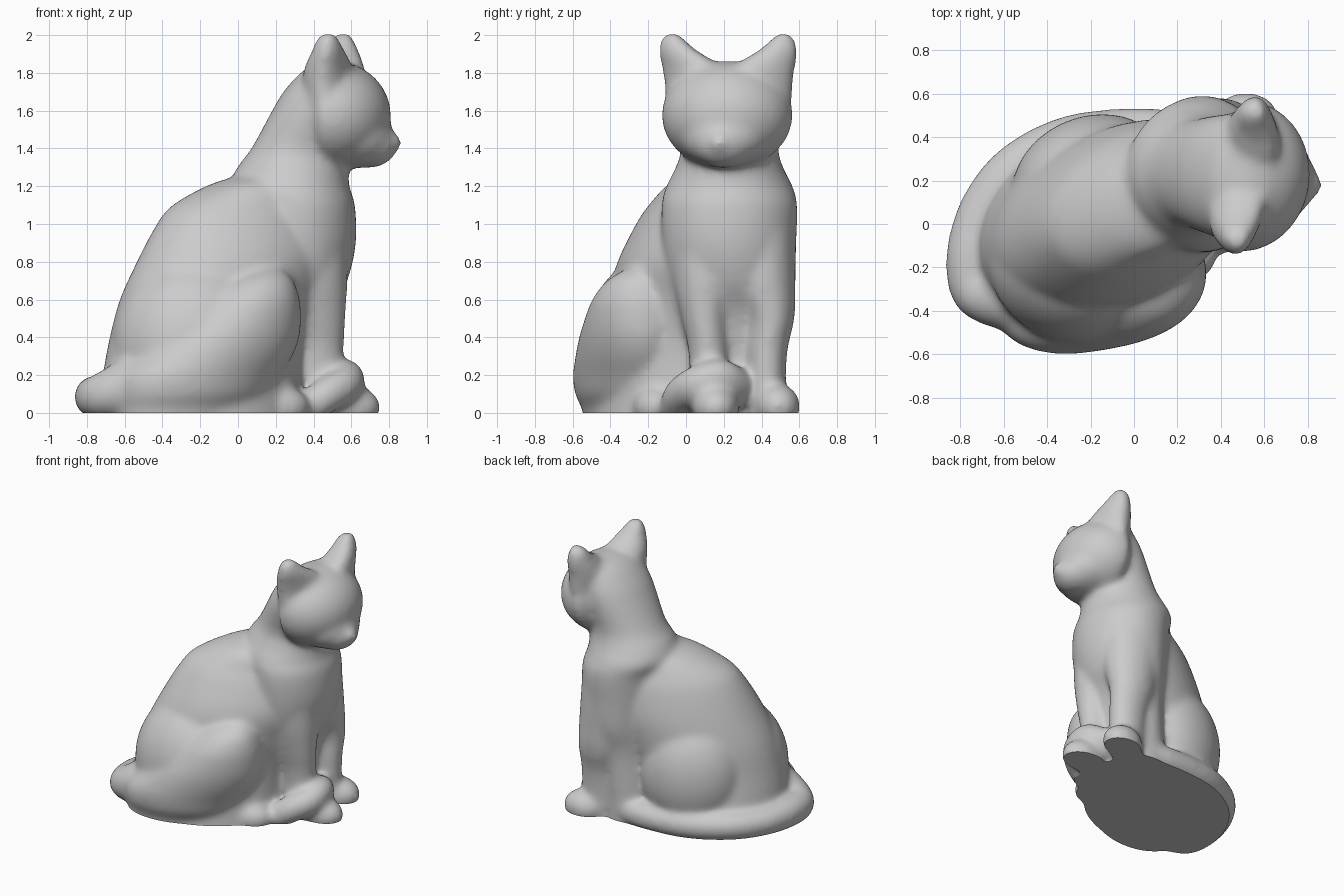
import bpy, bmesh, math
from mathutils import Matrix, Vector

if "Cube" in bpy.data.objects:
    bpy.data.objects.remove(bpy.data.objects["Cube"])

bm = bmesh.new()


def spline(rows, n=8):
    """Smooth (Catmull-Rom) samples through rows of numbers."""
    out = []
    for i in range(len(rows) - 1):
        p0, p1, p2, p3 = (Vector(rows[min(max(i + k, 0), len(rows) - 1)]) for k in (-1, 0, 1, 2))
        for s in range(n):
            t = s / n
            out.append(0.5 * (2 * p1 + (p2 - p0) * t + (2 * p0 - 5 * p1 + 4 * p2 - p3) * t * t
                              + (3 * p1 - p0 - 3 * p2 + p3) * t ** 3))
    return out + [Vector(rows[-1])]


def loft(rows, angle=0, front=1):
    """Horizontal ellipses (z, cx, cy, along, across); a small front factor flattens the front."""
    rings, c, s = [], math.cos(math.radians(angle)), math.sin(math.radians(angle))
    for z, cx, cy, a, b in spline(rows):
        ring = []
        for k in range(40):
            u, v = a * math.cos(k * math.tau / 40), b * math.sin(k * math.tau / 40)
            u *= front if u > 0 else 1
            ring.append(bm.verts.new((cx + u * c - v * s, cy + u * s + v * c, z)))
        rings.append(ring)
    for r0, r1 in zip(rings, rings[1:]):
        for k in range(40):
            j = (k + 1) % 40
            bm.faces.new((r0[k], r0[j], r1[j], r1[k]))
    bm.faces.new(rings[0][::-1])
    bm.faces.new(rings[-1])


def ball(centre, radii, angle=0, back=1):
    """Ellipsoid turned about z; back squashes its rear half."""
    vs = bmesh.ops.create_icosphere(bm, subdivisions=4, radius=1)["verts"]
    m = (Matrix.Translation(centre) @ Matrix.Rotation(math.radians(angle), 4, 'Z')
         @ Matrix.Diagonal((*radii, 1)))
    for v in vs:
        if v.co.x < 0:
            v.co.x *= back
        v.co = m @ v.co


# Rump and back
loft([(-.08, -.19, -.02, .56, .47), (.2, -.19, -.03, .545, .44), (.4, -.16, -.01, .545, .41),
      (.6, -.1, .025, .555, .40), (.8, -.02, .06, .545, .385), (1.0, .03, .10, .49, .325),
      (1.1, .06, .12, .435, .28), (1.2, .12, .14, .305, .23), (1.25, .15, .15, .18, .15)], 27)

# Chest, neck and back of the head
loft([(-.08, .24, .27, .2, .24), (.2, .24, .27, .2, .24), (.5, .27, .25, .22, .275), (.7, .31, .24, .27, .335),
      (.9, .32, .23, .305, .355), (1.1, .31, .23, .31, .36), (1.2, .275, .23, .315, .335),
      (1.3, .29, .23, .295, .285), (1.4, .33, .23, .26, .26), (1.6, .42, .22, .24, .285),
      (1.7, .46, .22, .22, .28), (1.8, .5, .22, .17, .25), (1.85, .51, .22, .1, .15)])

# Head, cheeks, muzzle and nose
ball((.5, .22, 1.575), (.31, .35, .29), -7, back=.4)
ball((.62, .205, 1.46), (.205, .235, .165), -7)
ball((.69, .195, 1.42), (.155, .16, .125), -7)
ball((.80, .18, 1.43), (.068, .065, .06), -7)

# Ears
for x, y, side in ((.475, -.05, -1), (.555, .49, 1)):
    loft([(1.6, x + .03, y - side * .08, .13, .15), (1.78, x + .03, y - side * .085, .16, .17),
          (1.86, x + .03, y - side * .05, .14, .15), (1.92, x + .025, y, .11, .105),
          (1.97, x + .015, y + side * .022, .085, .07), (2.008, x + .015, y + side * .03, .05, .04)],
         side * 20 - 7, front=.5)

# Front legs and paws
for y, out in ((.12, -1), (.43, 1)):
    loft([(-.08, .43, y, .13, .095), (.3, .42, y, .14, .105), (.5, .4, y + out * .02, .17, .125),
          (.7, .37, y - .02, .21, .17), (.95, .33, y - .035, .24, .185)])
ball((.51, .485, .035), (.155, .12, .12), 5)
ball((.585, .16, .03), (.17, .125, .12))

# Right thigh, flank and hind foot
ball((-.2, -.12, .35), (.48, .42, .5), 20)
loft([(-.08, -.27, -.28, .38, .24), (.02, -.27, -.28, .39, .255), (.1, -.24, -.3, .42, .27),
      (.2, -.2, -.3, .44, .28), (.3, -.12, -.29, .42, .28), (.4, -.05, -.275, .385, .28),
      (.5, .01, -.26, .33, .27), (.6, .06, -.25, .27, .245), (.7, .115, -.25, .18, .17),
      (.765, .16, -.25, .07, .06)], 18)
ball((.2, -.16, .03), (.18, .125, .12), 5)

# Left thigh
ball((-.2, .2, .38), (.37, .295, .44), 22)

# Tail curling round the body and over one front paw
for x, y, z, r in spline([(-.55, -.34, .14, .16), (-.72, -.31, .09, .12), (-.755, -.14, .085, .11),
                          (-.70, .08, .08, .1), (-.55, .27, .08, .1), (-.3, .4, .075, .1),
                          (0, .435, .07, .1), (.2, .41, .07, .1), (.37, .31, .1, .1), (.5, .25, .15, .1),
                          (.565, .17, .185, .1), (.56, .06, .15, .1), (.48, -.02, .1, .095),
                          (.39, -.05, .04, .09)]):
    ball((x, y, z), (r, r, r))

# Fuse all parts into one soft skin
bmesh.ops.recalc_face_normals(bm, faces=bm.faces[:])
mesh = bpy.data.meshes.new("cat_parts")
bm.to_mesh(mesh)
bm.free()
raw = bpy.data.objects.new("cat_parts", mesh)
bpy.context.collection.objects.link(raw)
rm = raw.modifiers.new("fuse", 'REMESH')
rm.mode, rm.voxel_size = 'VOXEL', .017
sm = raw.modifiers.new("soften", 'SMOOTH')
sm.factor, sm.iterations = .5, 26
skin = bpy.data.meshes.new_from_object(raw.evaluated_get(bpy.context.evaluated_depsgraph_get()))
bpy.data.objects.remove(raw)

# Flat base
bm = bmesh.new()
bm.from_mesh(skin)
bmesh.ops.bisect_plane(bm, geom=bm.verts[:] + bm.edges[:] + bm.faces[:], plane_co=(0, 0, 0),
                       plane_no=(0, 0, 1), clear_inner=True)
bmesh.ops.holes_fill(bm, edges=[e for e in bm.edges if e.is_boundary], sides=0)
bmesh.ops.recalc_face_normals(bm, faces=bm.faces[:])
bm.to_mesh(skin)
bm.free()
cat = bpy.data.objects.new("sitting_cat", skin)
bpy.context.collection.objects.link(cat)
bpy.context.view_layer.objects.active = cat
cat.select_set(True)
bpy.ops.object.shade_smooth_by_angle(angle=math.radians(50))
for p in skin.polygons:
    if len(p.vertices) > 20:
        p.use_smooth = False
